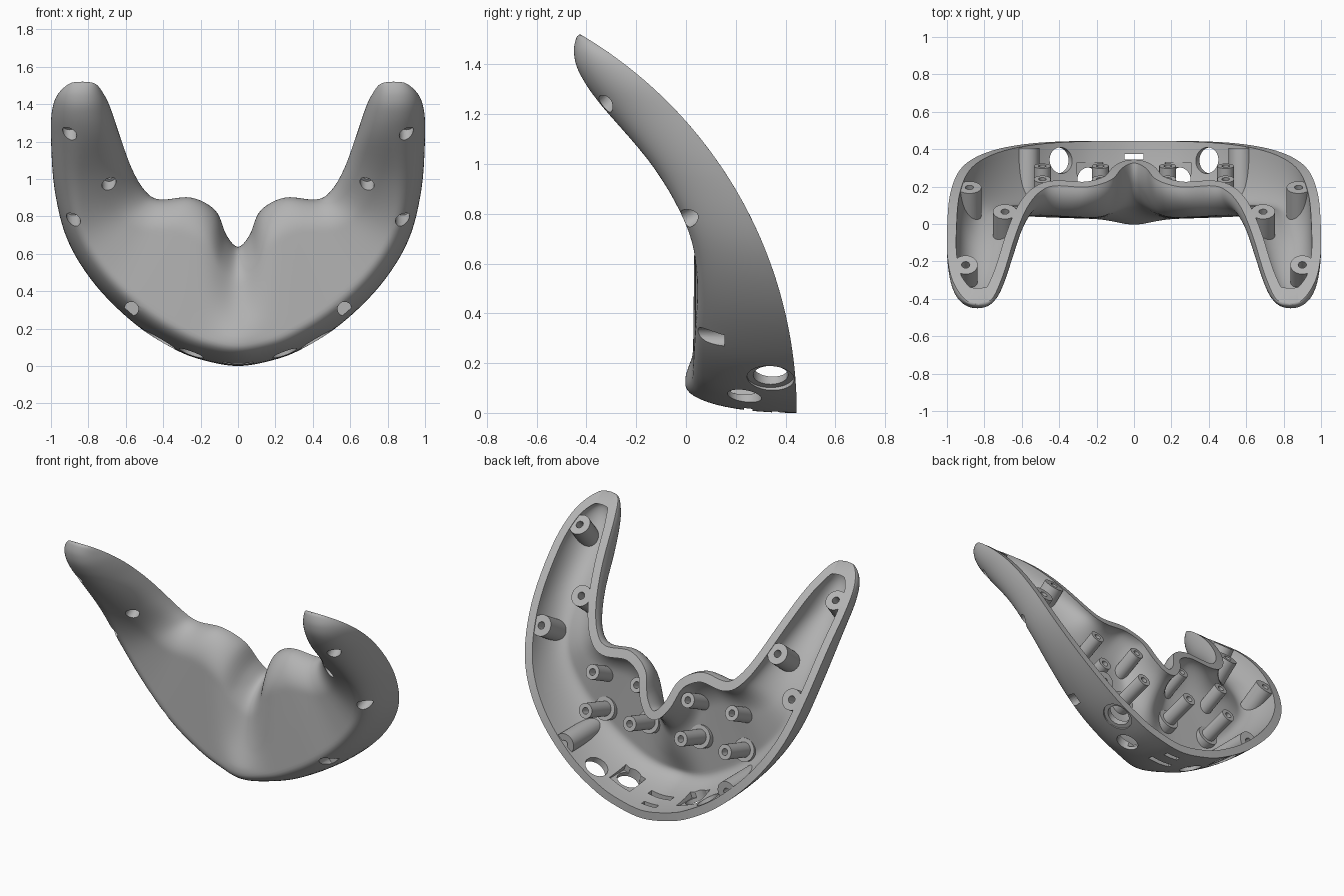
import bpy, bmesh, math
from mathutils import Vector, Matrix

if "Cube" in bpy.data.objects:
    bpy.data.objects.remove(bpy.data.objects["Cube"])

grey = bpy.data.materials.new("matte_grey")
grey.use_nodes = True
grey.diffuse_color = (0.45, 0.45, 0.45, 1)
grey.node_tree.nodes["Principled BSDF"].inputs["Base Color"].default_value = grey.diffuse_color

# The open back lies on a large arc around the x axis direction
RADIUS, ARC_Y = 1.765, -1.32
WALL, SUB, ACROSS = 0.05, 6, 48


def back_y(z):
    return ARC_Y + math.sqrt(RADIUS ** 2 - z * z)


def back_z(y):
    return math.sqrt(RADIUS ** 2 - (y - ARC_Y) ** 2)


# Stations from arm tip to centre: outer x, z, inner x, z, front y, outer edge radius
half = [
    (.83, 1.52, .83, 1.52, -.42, .1), (.90, 1.51, .76, 1.507, -.44, .1),
    (.965, 1.45, .71, 1.44, -.45, .15), (.995, 1.36, .675, 1.36, -.425, .17),
    (1, 1.22, .635, 1.24, -.335, .18), (.98, .94, .57, 1.06, -.125, .15),
    (.91, .67, .50, .94, .01, .115), (.76, .43, .42, .89, .045, .115),
    (.545, .22, .25, .90, .037, .12), (.33, .085, .12, .83, .03, .12),
    (.17, .027, .062, .70, .028, .115), (0, 0, 0, .637, .027, .115)]
stations = half + [(-a, b, -c, d, e, f) for a, b, c, d, e, f in half[-2::-1]]


def spline(points):
    """Smooth interpolation through tuples."""
    out, p = [], [points[0]] + points + [points[-1]]
    for i in range(1, len(p) - 2):
        for k in range(SUB):
            t = k / SUB
            out.append([b + .5 * t * (c - a + t * (2*a - 5*b + 4*c - d + t * (3*(b - c) + d - a)))
                        for a, b, c, d in zip(*p[i - 1:i + 3])])
    return out + [list(points[-1])]


rows = spline(stations)
N = len(rows) - 1


def outline(offset):
    """Closed outline moved inward by offset, split into outer and inner edges."""
    loop = [Vector(r[:2]) for r in rows] + [Vector(r[2:4]) for r in rows[-2:0:-1]]
    n, moved = len(loop), []
    for i, p in enumerate(loop):
        t = (loop[(i + 1) % n] - loop[i - 1]).normalized()
        moved.append(p + Vector((t.y, -t.x)) * offset)
    return moved[:N + 1], [moved[0]] + moved[:N:-1] + [moved[N]]


def roundover(d, r):
    return (1 - (1 - min(d / r, 1)) ** 2.15) ** (1 / 2.15)


def sheet(bm, offset, flat=False):
    """Lay one surface between the outline edges; return its boundary loop."""
    outer, inner = outline(offset)
    grid = []
    for i, row in enumerate(rows):
        a, b = outer[i], inner[i]
        length = (b - a).length
        if i in (0, N):
            grid.append([bm.verts.new((a.x, back_y(a.y), a.y))] * (ACROSS + 1))
            continue
        line = []
        for k in range(ACROSS + 1):
            s = (1 - math.cos(math.pi * k / ACROSS)) / 2
            p = a.lerp(b, s)
            y = back_y(p.y)
            if not flat:
                h = (roundover(s * length, min(row[5], length / 2))
                     * roundover((1 - s) * length, min(.2, length / 2)))
                # Central valley above, chin bump below
                rise = min(max((p.y - .15) / .45, 0), 1)
                shape = (.1 * math.exp(-(p.x / .11) ** 2) * rise
                         - .03 * math.exp(-(p.x / .13) ** 2 - ((p.y - .12) / .15) ** 2))
                full = max(y - row[4] - shape, .01)
                y -= h * max(full - offset * 1.1, full * .35)
            line.append(bm.verts.new((p.x, y, p.y)))
        grid.append(line)
    for g, h in zip(grid, grid[1:]):
        for k in range(ACROSS):
            bm.faces.new(dict.fromkeys((g[k], g[k + 1], h[k + 1], h[k])))
    return [g[0] for g in grid] + [g[-1] for g in grid[-2:0:-1]]


def finish(bm, name):
    bmesh.ops.remove_doubles(bm, verts=bm.verts, dist=1e-5)
    bmesh.ops.recalc_face_normals(bm, faces=bm.faces)
    mesh = bpy.data.meshes.new(name)
    bm.to_mesh(mesh)
    bm.free()
    mesh.materials.append(grey)
    obj = bpy.data.objects.new(name, mesh)
    bpy.context.collection.objects.link(obj)
    return obj


def solid(name, off_a, off_b, flat=False):
    bm = bmesh.new()
    a, b = sheet(bm, off_a), sheet(bm, off_b, flat)
    for i in range(len(a)):
        bm.faces.new((a[i - 1], a[i], b[i], b[i - 1]))
    return finish(bm, name)


def cylinders(name, items, boxes=()):
    """items: (start, end, radius); boxes: (centre, up direction, size)."""
    bm = bmesh.new()
    for a, b, r in items:
        m = Matrix.Translation((a + b) / 2) @ (b - a).to_track_quat('Z', 'Y').to_matrix().to_4x4()
        bmesh.ops.create_cone(bm, cap_ends=True, segments=32, radius1=r, radius2=r,
                              depth=(b - a).length, matrix=m)
    for c, up, size in boxes:
        m = Matrix.Translation(c) @ up.to_track_quat('Z', 'Y').to_matrix().to_4x4()
        bmesh.ops.create_cube(bm, size=1, matrix=m @ Matrix.Diagonal((*size, 1)))
    return finish(bm, name)


def boolean(obj, other, operation):
    mod = obj.modifiers.new("cut", 'BOOLEAN')
    mod.operation, mod.object, mod.solver = operation, other, 'EXACT'
    bpy.context.view_layer.objects.active = obj
    bpy.ops.object.modifier_apply(modifier=mod.name)


shell = solid("shell", 0, WALL)
envelope = solid("envelope_helper", .02, .02, True)

# Arm bosses and board posts stand square to the back arc, lower bosses point straight back
bosses, posts, collars, bores, counterbores = [], [], [], [], []
for side in (1, -1):
    for x, y, floor in ((.9, -.215, .11), (.69, .07, .11), (.88, .2, .11), (.57, .405, .25)):
        if y > .4:
            end, axis = Vector((side * x, y, .305)), Vector((0, 1, 0))
        else:
            end = Vector((side * x, y, back_z(y)))
            axis = Vector((0, y - ARC_Y, end.z)).normalized()
            end -= axis * .005
        bosses.append((end - axis * .55, end, .064))
        bores.append((end - axis * (floor + .01), end + axis * .05, .022))
        counterbores.append((end - axis * .5, end - axis * floor, .038))
    for x in (.18, .49):
        for y, z in ((.31, .5), (.24, .72)):
            end = Vector((side * x, y, z))
            axis = Vector((0, y - ARC_Y, z)).normalized()
            posts.append((end - axis * .4, end, .045))
            bores.append((end - axis * .1, end + axis * .05, .02))
            if z < .6:
                collars.append((end - axis * .4, end - axis * .2, .07))

# Round ports and slots along the bottom edge
ports, recesses, squares = [], [], []
for side in (1, -1):
    for x, y, z, nx, nz, r in ((.42, .34, .135, .53, -.85, .07), (.255, .235, .055, .34, -.94, .068)):
        c, n = Vector((side * x, y, z)), Vector((side * nx, 0, nz)).normalized()
        ports.append((c - n * .12, c + n * .12, r))
        if x > .4:
            recesses.append((c - n * .02, c + n * .1, .095))
        else:
            squares.append((c + Vector((0, .02, 0)) - n * .07, n, (.15, .15, .05)))
up = Vector((0, 0, 1))
slots = [(Vector((0, .36, .02)), up, (.1, .03, .2)),
         (Vector((0, .25, .02)), up, (.16, .035, .2))]

port_cutter = cylinders("port_cutter", ports, slots)
recess_cutter = cylinders("recess_cutter", recesses, squares)
bore_cutter = cylinders("bore_cutter", bores)
counterbore_cutter = cylinders("counterbore_cutter", counterbores)

for cutter in (port_cutter, recess_cutter, counterbore_cutter):
    boolean(shell, cutter, 'DIFFERENCE')
parts = [shell]
for name, items in (("screw_bosses", bosses), ("board_posts", posts), ("post_collars", collars)):
    part = cylinders(name, items)
    boolean(part, envelope, 'INTERSECT')
    if name != "post_collars":
        boolean(part, bore_cutter, 'DIFFERENCE')
    if name == "screw_bosses":
        boolean(part, counterbore_cutter, 'DIFFERENCE')
    parts.append(part)

for helper in (envelope, port_cutter, recess_cutter, bore_cutter, counterbore_cutter):
    bpy.data.objects.remove(helper)

bpy.ops.object.select_all(action='DESELECT')
for part in parts:
    part.select_set(True)
bpy.context.view_layer.objects.active = shell
bpy.ops.object.shade_smooth_by_angle(angle=math.radians(35))
